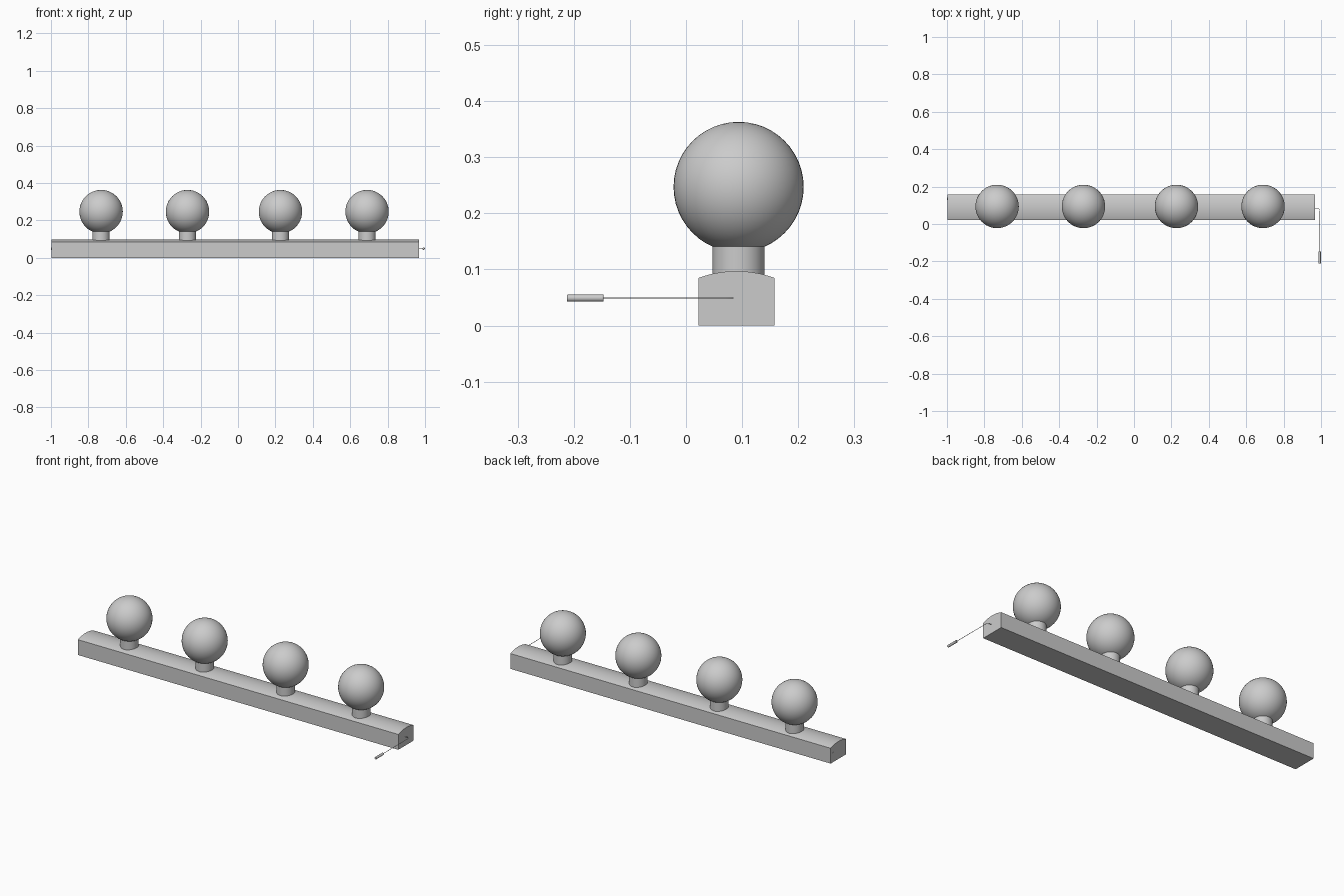
import bpy, bmesh, math
from mathutils import Vector

if "Cube" in bpy.data.objects:
    bpy.data.objects.remove(bpy.data.objects["Cube"])

BULB_X = (-0.732, -0.27, 0.227, 0.69)
BULB_Y, BULB_Z, BULB_R = 0.0938, 0.247, 0.116


def smooth(obj, angle=30):
    bpy.ops.object.select_all(action='DESELECT')
    obj.select_set(True)
    bpy.context.view_layer.objects.active = obj
    bpy.ops.object.shade_smooth_by_angle(angle=math.radians(angle))


def rod(name, a, b, r, sides=32, bevel=0):
    """Cylinder running from point a to point b."""
    a, b = Vector(a), Vector(b)
    bpy.ops.mesh.primitive_cylinder_add(
        vertices=sides, radius=r, depth=(b - a).length, location=(a + b) / 2,
        rotation=(b - a).to_track_quat('Z', 'Y').to_euler())
    obj = bpy.context.object
    obj.name = name
    if bevel:
        mod = obj.modifiers.new("rounded_rims", 'BEVEL')
        mod.width, mod.segments = bevel, 2
        mod.limit_method = 'ANGLE'
    smooth(obj)
    return obj


# Mounting bar: box section with a shallow arched top, extruded along x
def mounting_bar(x0, x1, y0, y1, side_z, top_z, steps=16):
    half, rise, mid = (y1 - y0) / 2, top_z - side_z, (y0 + y1) / 2
    radius = (half ** 2 + rise ** 2) / (2 * rise)
    sweep = math.asin(half / radius)
    profile = [(y0, 0), (y1, 0)]
    for i in range(steps + 1):
        t = sweep * (1 - 2 * i / steps)
        profile.append((mid + radius * math.sin(t),
                        top_z - radius + radius * math.cos(t)))
    bm = bmesh.new()
    face = bm.faces.new([bm.verts.new((x0, y, z)) for y, z in profile])
    ext = bmesh.ops.extrude_face_region(bm, geom=[face], use_keep_orig=True)
    verts = [v for v in ext['geom'] if isinstance(v, bmesh.types.BMVert)]
    bmesh.ops.translate(bm, verts=verts, vec=(x1 - x0, 0, 0))
    bmesh.ops.recalc_face_normals(bm, faces=bm.faces)
    mesh = bpy.data.meshes.new("mounting_bar")
    bm.to_mesh(mesh)
    bm.free()
    obj = bpy.data.objects.new("mounting_bar", mesh)
    bpy.context.collection.objects.link(obj)
    smooth(obj, 10)


mounting_bar(-0.998, 0.968, 0.0225, 0.1575, 0.085, 0.097)

# Globe bulbs in their sockets
for i, x in enumerate(BULB_X, 1):
    rod(f"socket_{i}", (x, BULB_Y, 0.088), (x, BULB_Y, 0.145), 0.0463, 48)
    bpy.ops.mesh.primitive_uv_sphere_add(
        segments=48, ring_count=24, radius=BULB_R, location=(x, BULB_Y, BULB_Z))
    bpy.context.object.name = f"globe_bulb_{i}"
    smooth(bpy.context.object)

# Pull cord: leaves the bar end, then bends towards the front
curve = bpy.data.curves.new("pull_cord", 'CURVE')
curve.dimensions = '3D'
curve.bevel_depth = 0.0012
curve.bevel_resolution = 2
curve.use_fill_caps = True
path = [(0.966, 0.084, 0.049), (0.982, 0.084, 0.049), (0.99, 0.08, 0.049),
        (0.992, 0.07, 0.049), (0.992, -0.15, 0.049)]
spline = curve.splines.new('POLY')
spline.points.add(len(path) - 1)
for p, co in zip(spline.points, path):
    p.co = (*co, 1)
bpy.context.collection.objects.link(bpy.data.objects.new("pull_cord", curve))

# Pull handle at the end of the cord
rod("pull_handle", (0.9925, -0.212, 0.049), (0.9925, -0.147, 0.049),
    0.0065, 24, 0.0015)

# Small button on the far end
rod("end_button", (-0.99, 0.136, 0.049), (-1.0, 0.136, 0.049), 0.007, 20)
